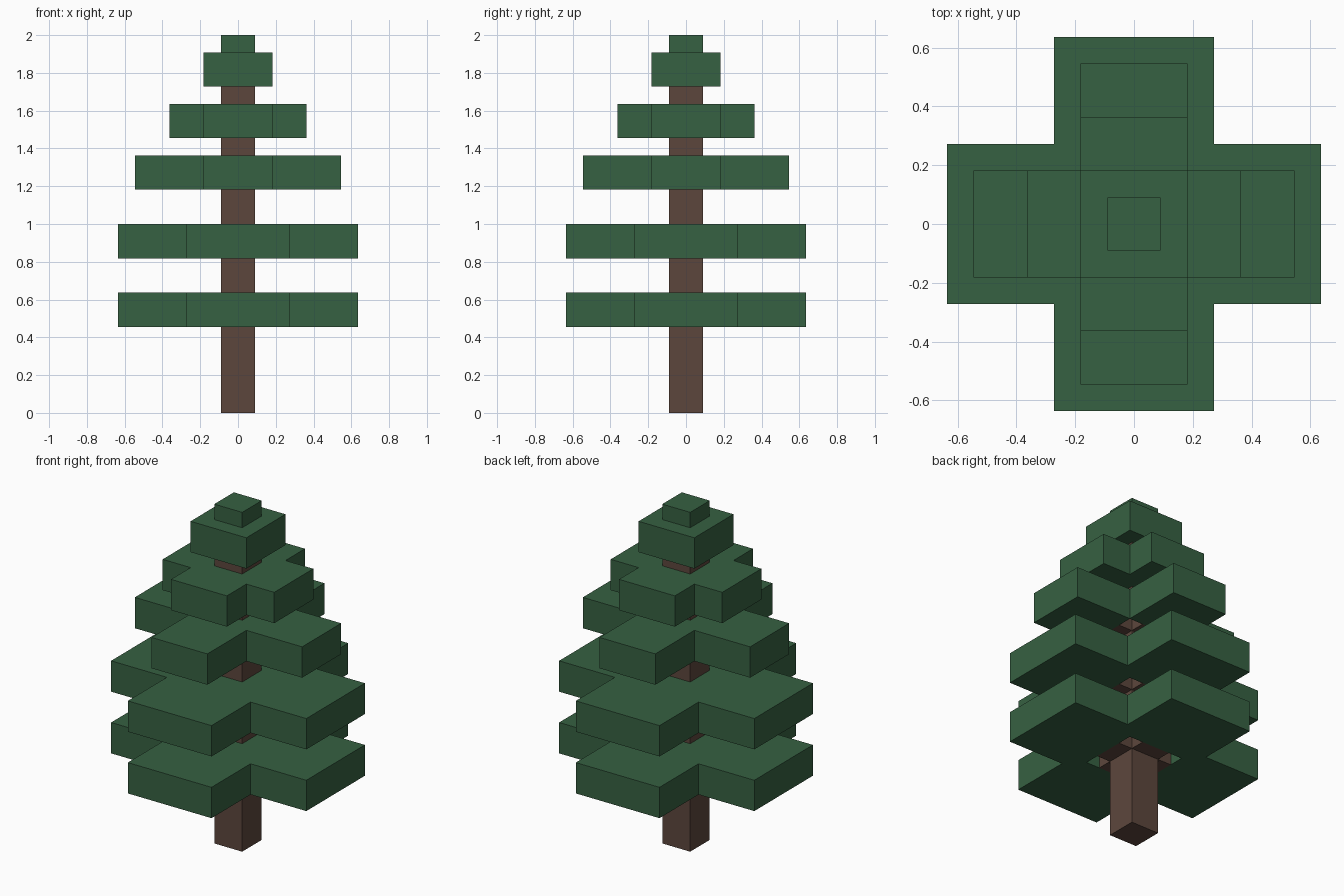
import bpy
import bmesh

cube = bpy.data.objects.get("Cube")
if cube:
    bpy.data.objects.remove(cube, do_unlink=True)

U = 1 / 11  # building unit


def material(name, rgb):
    m = bpy.data.materials.new(name)
    m.use_nodes = True
    m.diffuse_color = (*rgb, 1)
    m.node_tree.nodes["Principled BSDF"].inputs["Base Color"].default_value = (*rgb, 1)
    return m


GREEN = material("needle green", (0.037, 0.119, 0.054))
BROWN = material("bark brown", (0.108, 0.062, 0.046))


def finish(bm, name, mat):
    bmesh.ops.recalc_face_normals(bm, faces=bm.faces)
    mesh = bpy.data.meshes.new(name)
    bm.to_mesh(mesh)
    bm.free()
    mesh.materials.append(mat)
    bpy.context.collection.objects.link(bpy.data.objects.new(name, mesh))


def turned(points):
    """Repeat points in four quarter turns."""
    out = []
    for _ in range(4):
        out += points
        points = [(-y, x) for x, y in points]
    return out


def ring(bm, points, z):
    return [bm.verts.new((x * U, y * U, z * U)) for x, y in points]


def walls(bm, low, high):
    for i in range(len(low)):
        j = (i + 1) % len(low)
        bm.faces.new((low[i], low[j], high[j], high[i]))


def block(name, half, z0, z1, mat):
    bm = bmesh.new()
    pts = turned([(half, -half)])
    low, high = ring(bm, pts, z0), ring(bm, pts, z1)
    walls(bm, low, high)
    bm.faces.new(low)
    bm.faces.new(high)
    finish(bm, name, mat)


def cross(name, reach, half, z0, z1, mat, recess=0):
    """Plus-shaped slab, optionally with a square recess underneath."""
    bm = bmesh.new()
    pts = turned([(half, -half), (reach, -half), (reach, half)])
    low, high = ring(bm, pts, z0), ring(bm, pts, z1)
    walls(bm, low, high)
    bm.faces.new(high)
    if recess:
        square = turned([(recess, -recess)])
        rim, roof = ring(bm, square, z0), ring(bm, square, z0 + 1)
        for k in range(4):
            arm = [low[(3 * k + i) % 12] for i in range(4)]
            bm.faces.new(arm + [rim[(k + 1) % 4], rim[k]])
        walls(bm, rim, roof)
        bm.faces.new(roof)
    else:
        bm.faces.new(low)
    finish(bm, name, mat)


# Trunk
block("trunk", 1, 0, 20, BROWN)

# Foliage tiers: name, arm reach, arm half width, base height, has branches
tiers = [("lowest", 7, 3, 5, True), ("lower", 7, 3, 9, True),
         ("middle", 6, 2, 13, True), ("upper", 4, 2, 16, False)]
for name, reach, half, z, branches in tiers:
    cross(name + "_foliage", reach, half, z, z + 2, GREEN, 1.98 if branches else 0)
    if branches:
        cross(name + "_branches", 1.98, 1, z, z + 1, BROWN)

# Crown
block("crown_foliage", 2, 19, 21, GREEN)
block("tree_tip", 1, 21, 22, GREEN)
